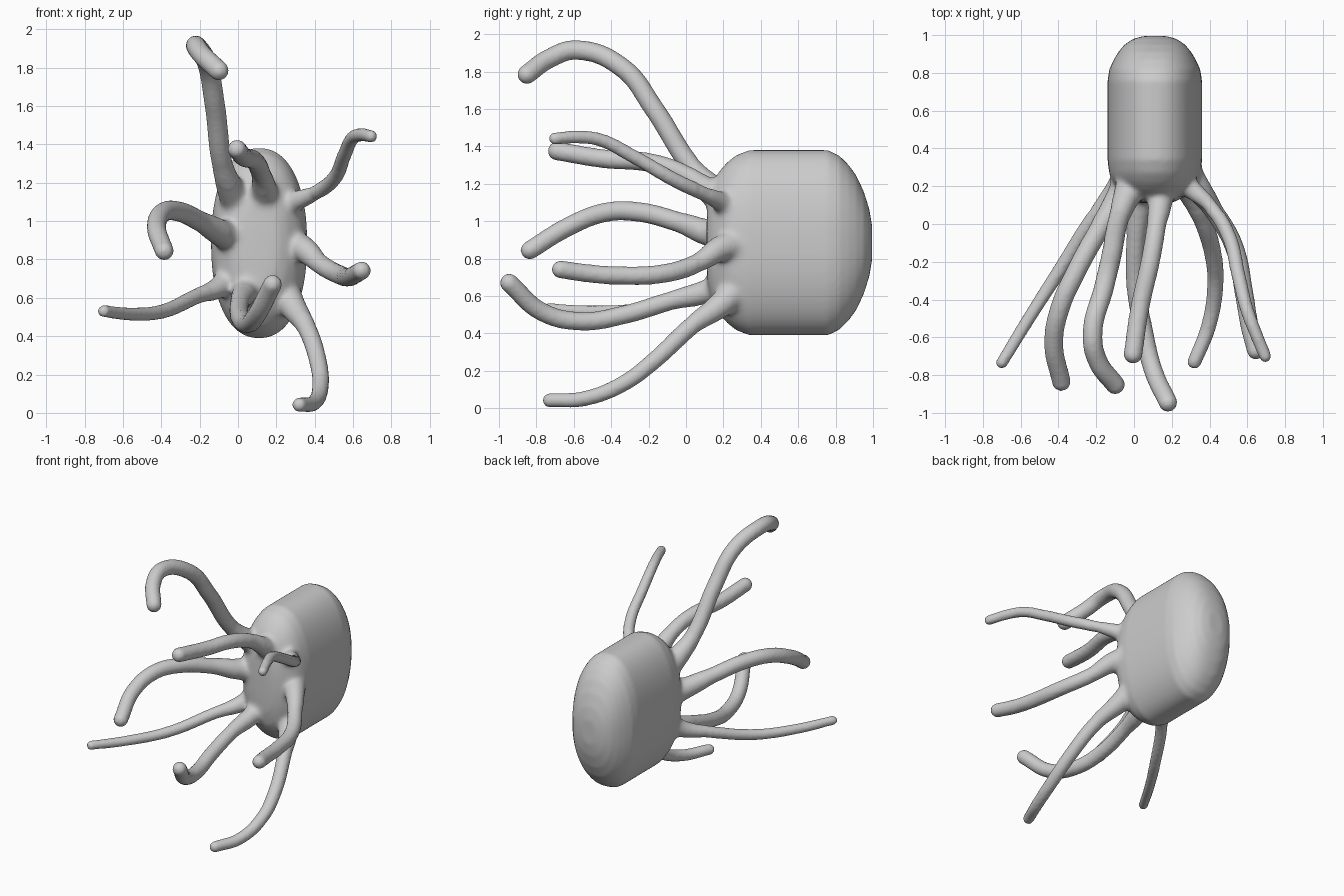
import bpy, bmesh, math
from mathutils import Vector

if "Cube" in bpy.data.objects:
    bpy.data.objects.remove(bpy.data.objects["Cube"])

CX, CZ = 0.11, 0.885   # body axis

# Body: superellipse rings lofted along y
rings = [(0.11, .05, .10), (0.115, .10, .22), (0.14, .15, .32), (0.18, .195, .385),
         (0.22, .225, .43), (0.27, .242, .47), (0.34, .25, .495), (0.55, .25, .495),
         (0.76, .25, .495), (0.82, .24, .465), (0.87, .217, .415), (0.91, .193, .36),
         (0.95, .16, .275), (0.98, .115, .18), (0.995, .06, .09)]
bm = bmesh.new()
N = 64
loops = []
for y, rx, rz in rings:
    loop = []
    for i in range(N):
        a = 2 * math.pi * i / N
        c, s = math.cos(a), math.sin(a)
        e = 2 / 2.25
        loop.append(bm.verts.new((CX + rx * math.copysign(abs(c) ** e, c), y,
                                  CZ + rz * math.copysign(abs(s) ** e, s))))
    loops.append(loop)
for a, b in zip(loops, loops[1:]):
    for i in range(N):
        j = (i + 1) % N
        bm.faces.new((a[i], a[j], b[j], b[i]))
bm.faces.new(loops[0])
bm.faces.new(loops[-1])
bmesh.ops.recalc_face_normals(bm, faces=bm.faces)
me = bpy.data.meshes.new("octopus_body")
bm.to_mesh(me)
bm.free()
body = bpy.data.objects.new("octopus_body", me)
bpy.context.collection.objects.link(body)
parts = [body]


def tentacle(name, r_base, r_tip, pts):
    """Tapered tube with a flared root and a round tip."""
    first = Vector(pts[0])
    anchor = first + (Vector((CX, 0.5, CZ)) - first) * 0.3
    path = [anchor] + [Vector(p) for p in pts]
    cu = bpy.data.curves.new(name, 'CURVE')
    cu.dimensions = '3D'
    cu.bevel_depth = 1.0
    cu.bevel_resolution = 6
    cu.resolution_u = 10
    cu.use_fill_caps = True
    sp = cu.splines.new('BEZIER')
    sp.bezier_points.add(len(path) - 1)
    for i, (bp, p) in enumerate(zip(sp.bezier_points, path)):
        bp.co = p
        bp.handle_left_type = bp.handle_right_type = 'AUTO'
        t = max(0, i - 1) / (len(path) - 2)
        bp.radius = (r_base + (r_tip - r_base) * t) * (1.7 if i == 0 else 1.4 if i == 1 else 1)
    ob = bpy.data.objects.new(name, cu)
    bpy.context.collection.objects.link(ob)
    parts.append(ob)
    bpy.ops.mesh.primitive_uv_sphere_add(segments=24, ring_count=12, radius=r_tip, location=path[-1])
    bpy.context.object.name = name + "_tip"
    parts.append(bpy.context.object)


tentacle("upper_left_arm", .055, .052, [(-.03, .17, 1.15), (-.08, .03, 1.29), (-.12, -.17, 1.60),
         (-.16, -.34, 1.82), (-.22, -.59, 1.915), (-.19, -.73, 1.87), (-.10, -.85, 1.785)])
tentacle("top_arm", .052, .05, [(.14, .15, 1.14), (.12, .0, 1.245), (.09, -.18, 1.31),
         (.03, -.45, 1.335), (-.005, -.69, 1.375)])
tentacle("upper_right_arm", .042, .033, [(.28, .21, 1.09), (.40, .10, 1.145), (.50, -.06, 1.22),
         (.555, -.28, 1.345), (.60, -.46, 1.435), (.645, -.58, 1.45), (.695, -.70, 1.442)])
tentacle("right_arm", .052, .048, [(.33, .20, .86), (.43, .06, .775), (.53, -.12, .72),
         (.585, -.38, .71), (.61, -.53, .722), (.645, -.67, .742)])
tentacle("lower_right_arm", .052, .038, [(.28, .20, .565), (.36, .03, .44), (.42, -.17, .255),
         (.43, -.33, .135), (.395, -.54, .052), (.32, -.73, .042)])
tentacle("bottom_arm", .05, .05, [(.04, .15, .64), (.01, -.08, .575), (.01, -.33, .50),
         (.05, -.56, .465), (.10, -.77, .515), (.18, -.945, .67)])
tentacle("lower_left_arm", .044, .032, [(-.09, .19, .66), (-.21, .04, .61), (-.39, -.24, .53),
         (-.55, -.49, .515), (-.70, -.735, .53)])
tentacle("left_arm", .055, .05, [(-.07, .15, .93), (-.19, -.04, .995), (-.31, -.26, 1.05),
         (-.39, -.44, 1.045), (-.425, -.63, .97), (-.385, -.835, .845)])

# Fuse everything into one skin
bpy.ops.object.select_all(action='DESELECT')
for o in parts:
    o.select_set(True)
bpy.context.view_layer.objects.active = body
bpy.ops.object.convert(target='MESH')
bpy.ops.object.join()
body = bpy.context.object
body.name = "octopus"
rm = body.modifiers.new("fuse", 'REMESH')
rm.mode = 'VOXEL'
rm.voxel_size = 0.013
bpy.ops.object.convert(target='MESH')

# Soften the arm roots strongly, the rest lightly
body = bpy.context.object
vg = body.vertex_groups.new(name="roots")
vg.add([v.index for v in body.data.vertices if 0.06 < v.co.y < 0.32], 1.0, 'REPLACE')
sm = body.modifiers.new("root_blend", 'SMOOTH')
sm.factor = 0.5
sm.iterations = 16
sm.vertex_group = "roots"
sm = body.modifiers.new("soften", 'SMOOTH')
sm.factor = 0.5
sm.iterations = 4
bpy.ops.object.shade_smooth()
